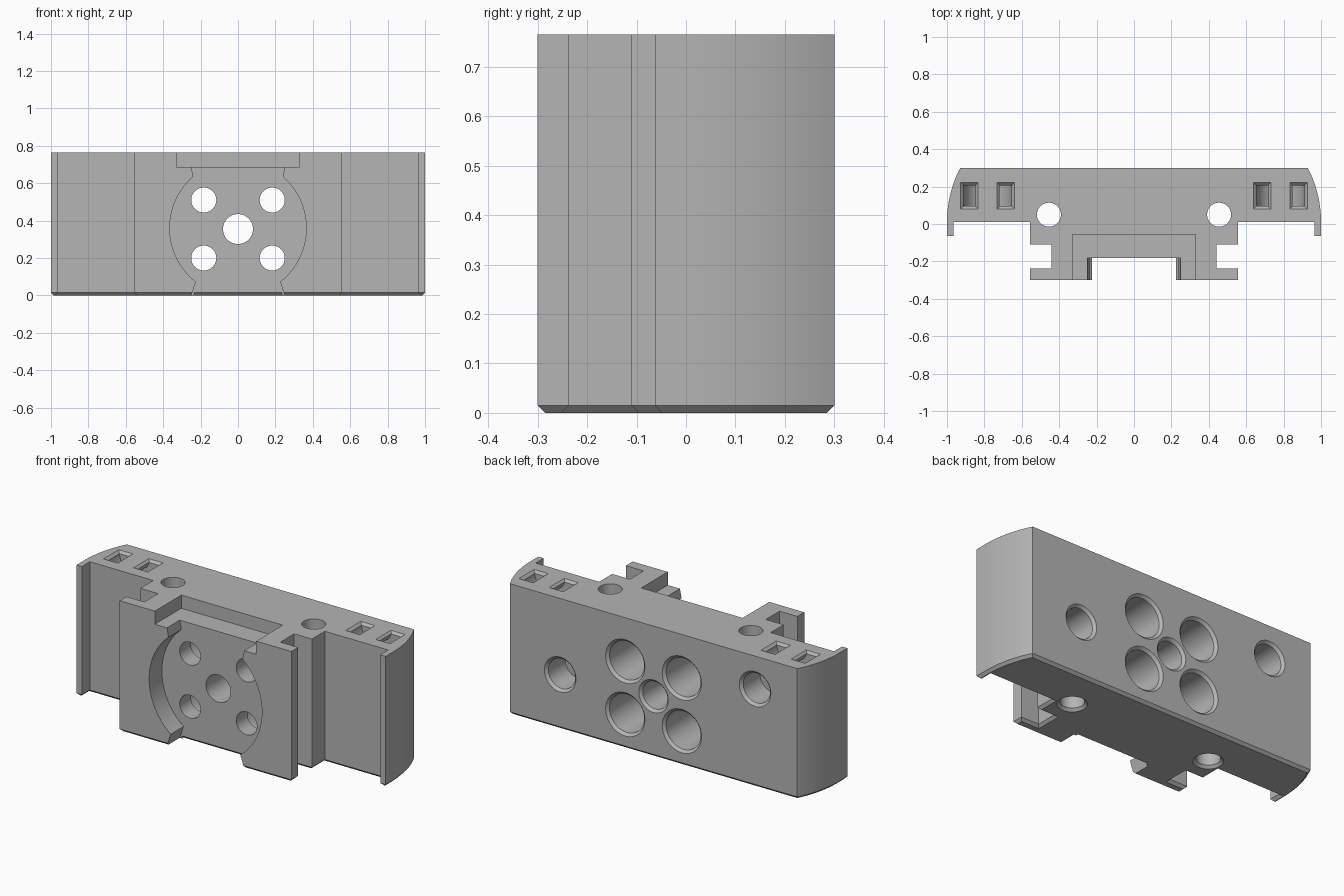
import bpy, bmesh
from math import sin, cos, pi, radians, atan2
from mathutils import Vector

old = bpy.data.objects.get("Cube")
if old:
    bpy.data.objects.remove(old, do_unlink=True)

HEIGHT = 0.765
CHAMFER = 0.015
cutters = []


def make_object(name, bm):
    bmesh.ops.recalc_face_normals(bm, faces=bm.faces)
    mesh = bpy.data.meshes.new(name)
    bm.to_mesh(mesh)
    bm.free()
    obj = bpy.data.objects.new(name, mesh)
    bpy.context.collection.objects.link(obj)
    return obj


def loft(name, *loops):
    """Closed solid through loops with equal point counts."""
    bm = bmesh.new()
    rings = [[bm.verts.new(p) for p in loop] for loop in loops]
    n = len(rings[0])
    for a, b in zip(rings, rings[1:]):
        for i in range(n):
            j = (i + 1) % n
            bm.faces.new((a[i], a[j], b[j], b[i]))
    bm.faces.new(rings[0])
    bm.faces.new(rings[-1])
    return make_object(name, bm)


def cut(name, *loops):
    obj = loft(name, *loops)
    obj.hide_render = True
    cutters.append(obj)


def bore(name, centre, axis, profile, sides=48):
    """Round cutter: profile holds (radius, position along the axis)."""
    loops = []
    for r, t in profile:
        ring = [(r * cos(2 * pi * i / sides), r * sin(2 * pi * i / sides)) for i in range(sides)]
        u, v = centre
        loops.append([(u + a, t, v + b) if axis == "y" else (u + a, v + b, t) for a, b in ring])
    cut(name, *loops)


def rect(x, y, hx, hy, z):
    return [(x - hx, y - hy, z), (x + hx, y - hy, z), (x + hx, y + hy, z), (x - hx, y + hy, z)]


# Body profile: right half, mirrored
half = [(0.555, -0.3), (0.555, -0.237), (0.44, -0.237), (0.44, -0.11), (0.555, -0.11),
        (0.555, 0.01), (0.965, 0.01), (0.965, -0.063), (1.0, -0.063)]
END_R = 0.63
half += [(1 - END_R + END_R * cos(a), 0.01 + END_R * sin(a))
         for a in (radians(27.4) * i / 14 for i in range(15))]
profile = half + [(-x, y) for x, y in reversed(half)]
body = loft("mount_body", [(x, y, 0) for x, y in profile], [(x, y, HEIGHT) for x, y in profile])

# Chamfer around the bottom edge
bm = bmesh.new()
bm.from_mesh(body.data)
bottom = [e for e in bm.edges if all(v.co.z < 0.001 for v in e.verts)]
bmesh.ops.bevel(bm, geom=bottom, offset=CHAMFER, offset_type='OFFSET', segments=1,
                affect='EDGES', clamp_overlap=False)
bm.to_mesh(body.data)
bm.free()

# Round front pocket with flared openings above and below
MID, POCKET_R = 0.36, 0.365
low, high = atan2(-0.287, 0.225), atan2(0.277, 0.24)
side = [(0.256, -0.02)]
side += [(POCKET_R * cos(a), MID + POCKET_R * sin(a))
         for a in (low + (high - low) * i / 32 for i in range(33))]
side += [(0.252, 0.7)]
outline = side + [(-x, z) for x, z in reversed(side)]
cut("pocket_cutter", [(x, -0.4, z) for x, z in outline], [(x, -0.182, z) for x, z in outline])
wedge = [(-0.19, -0.01), (-0.19, 0.023), (-0.157, -0.01)]
cut("pocket_chamfer_cutter", *[[(x, y, z) for y, z in wedge] for x in (-0.235, 0.235)])

# Rectangular notch at the top of the front
cut("notch_cutter", rect(0, -0.2275, 0.328, 0.1725, 0.688), rect(0, -0.2275, 0.328, 0.1725, 0.9))


def back_mouth(r):
    return [(r, 0.3 - CHAMFER), (r + CHAMFER, 0.3), (r + CHAMFER, 0.4)]


# Through holes and counterbored screw holes
bore("centre_hole_cutter", (0, 0.355), "y", [(0.08, -0.25)] + back_mouth(0.08))
for x in (-0.183, 0.183):
    for z in (0.2, 0.51):
        bore("screw_hole_cutter", (x, z), "y",
             [(0.067, -0.25), (0.067, -0.08), (0.112, -0.08)] + back_mouth(0.112))

# Blind holes in the back, at different heights
for x, z in ((0.604, 0.32), (-0.657, 0.573)):
    bore("blind_hole_cutter", (x, z), "y", [(0.087, 0.13)] + back_mouth(0.087))

for s in (-1, 1):
    # Vertical holes with chamfered bottom mouths
    r = 0.064
    bore("vertical_hole_cutter", (s * 0.455, 0.05), "z",
         [(r + CHAMFER, -0.1), (r + CHAMFER, 0), (r, CHAMFER), (r, 0.9)])
    # Arched strap tunnels joining pairs of slots
    cx, cy = s * 0.783, 0.151
    arc = [pi + pi * i / 24 for i in range(25)]
    shape = [(cx - 0.13, 0.85)] + [(cx + 0.13 * cos(a), HEIGHT + 0.13 * sin(a)) for a in arc]
    shape += [(cx + 0.13, 0.85), (cx + 0.065, 0.85)]
    shape += [(cx + 0.065 * cos(a), HEIGHT + 0.065 * sin(a)) for a in reversed(arc)]
    shape += [(cx - 0.065, 0.85)]
    cut("strap_tunnel_cutter", *[[(x, cy + d, z) for x, z in shape] for d in (-0.056, 0.056)])
    for d in (-0.0975, 0.0975):
        cut("slot_chamfer_cutter", rect(cx + d, cy, 0.031, 0.055, HEIGHT - CHAMFER),
            rect(cx + d, cy, 0.046, 0.07, HEIGHT), rect(cx + d, cy, 0.046, 0.07, 0.9))

# Apply all cuts
for c in cutters:
    mod = body.modifiers.new(c.name, 'BOOLEAN')
    mod.operation = 'DIFFERENCE'
    mod.solver = 'EXACT'
    mod.object = c
bpy.context.view_layer.update()
result = bpy.data.meshes.new_from_object(body.evaluated_get(bpy.context.evaluated_depsgraph_get()))
body.modifiers.clear()
body.data = result
for c in cutters:
    bpy.data.objects.remove(c, do_unlink=True)

# Plain grey finish
mat = bpy.data.materials.new("plain_grey")
mat.use_nodes = True
grey = (0.46, 0.46, 0.46, 1)
mat.diffuse_color = grey
mat.node_tree.nodes["Principled BSDF"].inputs["Base Color"].default_value = grey
body.data.materials.clear()
body.data.materials.append(mat)

bpy.ops.object.select_all(action='DESELECT')
body.select_set(True)
bpy.context.view_layer.objects.active = body
bpy.ops.object.shade_smooth_by_angle(angle=radians(25))
